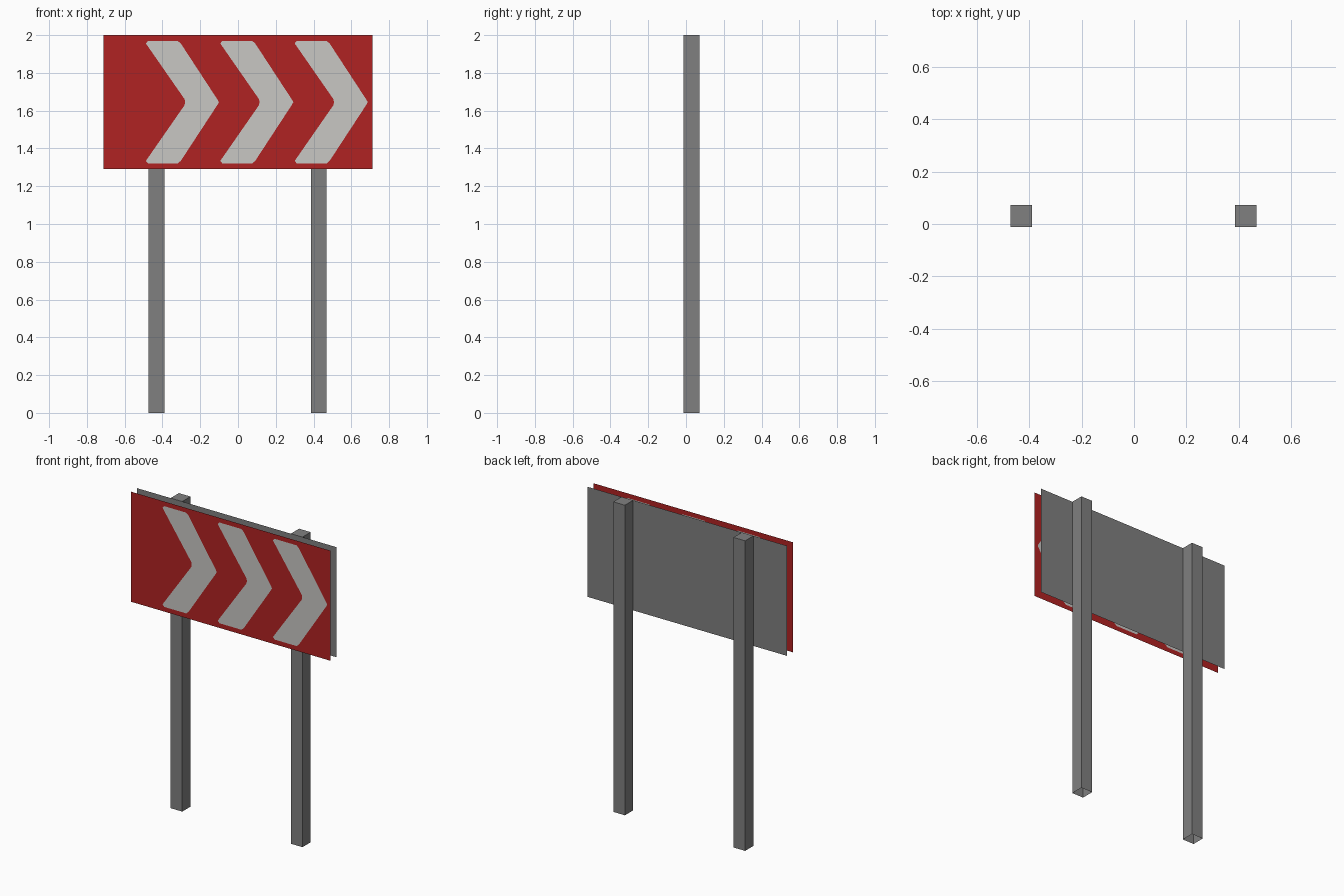
import bpy
import bmesh

if "Cube" in bpy.data.objects:
    bpy.data.objects.remove(bpy.data.objects["Cube"])


def material(name, rgb):
    m = bpy.data.materials.new(name)
    m.diffuse_color = (*rgb, 1)
    m.use_nodes = True
    m.node_tree.nodes["Principled BSDF"].inputs["Base Color"].default_value = m.diffuse_color
    return m


red = material("sign red", (0.434, 0.016, 0.016))
white = material("chevron white", (0.58, 0.57, 0.55))
grey = material("metal grey", (0.216, 0.216, 0.216))

HALF_W, MID_Z, HALF_H = 0.712, 1.645, 0.355
FRONT_Y, BACK_Y, POST_BACK = -0.072, -0.012, 0.072


def finish(bm, name, mats):
    me = bpy.data.meshes.new(name)
    bm.to_mesh(me)
    bm.free()
    for m in mats:
        me.materials.append(m)
    ob = bpy.data.objects.new(name, me)
    bpy.context.collection.objects.link(ob)
    return ob


# Front sheet: rows of quads whose columns follow the chevron outlines
# (height from the middle, chevron left edge, chevron right edge)
half = [(HALF_H, -0.476, -0.320), (0.325, -0.476, -0.320), (0.311, -0.488, -0.303),
        (0.016, -0.283, -0.110), (0.0, -0.280, -0.101)]
rows = half + [(-d, l, r) for d, l, r in reversed(half[:-1])]
bm = bmesh.new()
grid = []
for d, l, r in rows:
    xs = [-HALF_W]
    for i in range(3):
        xs += [l + i * 0.394, r + i * 0.394]
    xs.append(HALF_W)
    grid.append([bm.verts.new((x, FRONT_Y, MID_Z + d)) for x in xs])
for j in range(len(grid) - 1):
    a, b = grid[j], grid[j + 1]
    for i in range(7):
        f = bm.faces.new((a[i], b[i], b[i + 1], a[i + 1]))
        f.material_index = int(i % 2 == 1 and 0 < j < len(grid) - 2)
finish(bm, "sign_front", [red, white])

# Back sheet
bm = bmesh.new()
bm.faces.new([bm.verts.new((x * HALF_W, BACK_Y, MID_Z + z * HALF_H))
              for x, z in ((1, -1), (-1, -1), (-1, 1), (1, 1))])
finish(bm, "sign_back", [grey])

# Square posts, open at the bottom
for side, x in (("left", -0.431), ("right", 0.427)):
    bm = bmesh.new()
    bmesh.ops.create_cube(bm, size=1)
    bm.faces.ensure_lookup_table()
    bottom = [f for f in bm.faces if f.normal.z < -0.5]
    bmesh.ops.delete(bm, geom=bottom, context='FACES_ONLY')
    for v in bm.verts:
        v.co.x = x + v.co.x * 0.083
        v.co.y = (BACK_Y + POST_BACK) / 2 + v.co.y * (POST_BACK - BACK_Y)
        v.co.z = (v.co.z + 0.5) * 2
    finish(bm, side + "_post", [grey])
